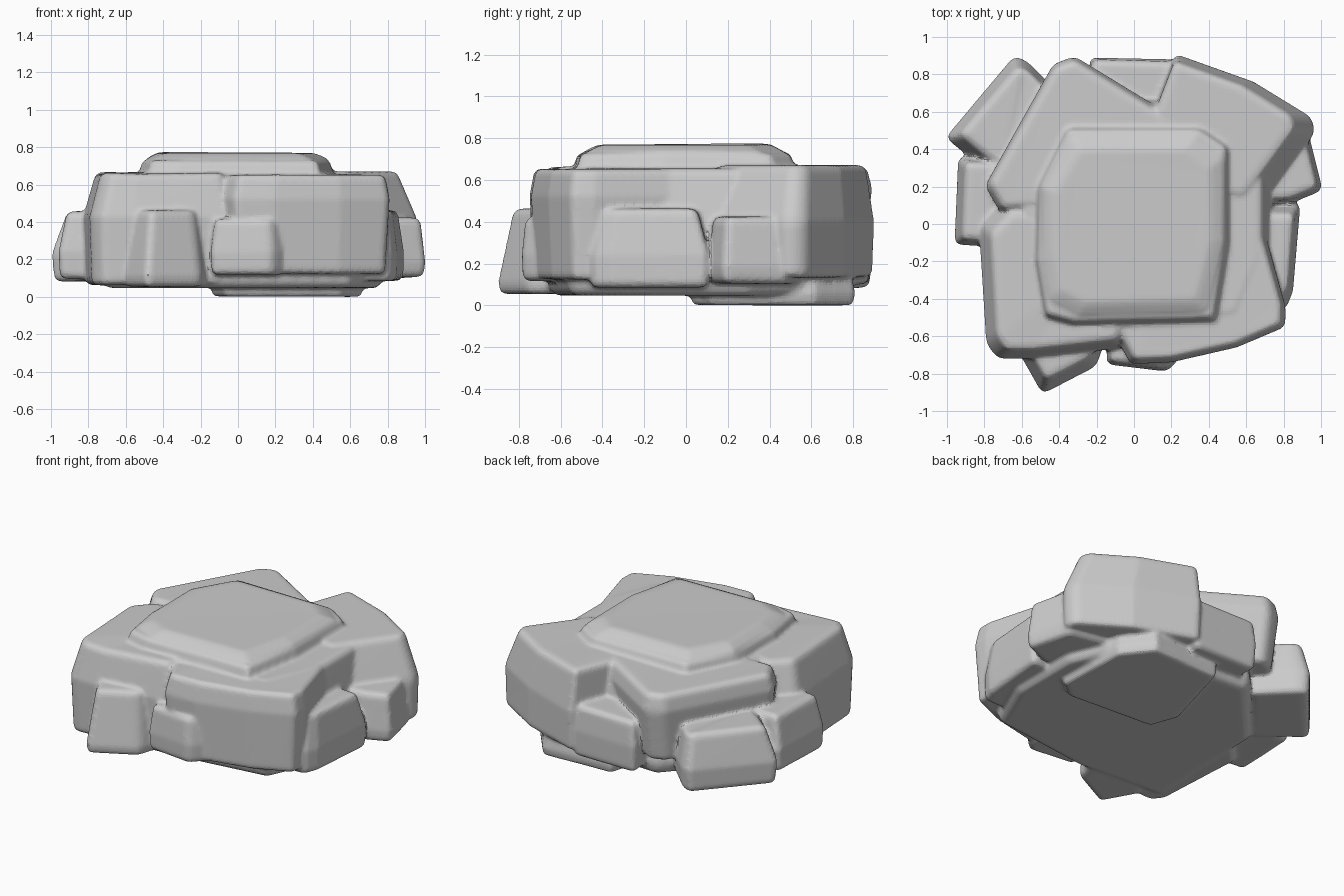
import bpy, bmesh, random
from mathutils import Vector

random.seed(4)
parts = []


def rock(name, outline, z0, z1, bottom=0.93, top=0.94, mid=0.4, bevel=0.03, shift=(0, 0), jitter=0.008):
    """Chiselled boulder: three rings of one outline, capped, then softly bevelled."""
    bm = bmesh.new()
    c = sum((Vector(p) for p in outline), Vector((0, 0))) / len(outline)
    rings = []
    for z, s in ((z0, bottom), (z0 + (z1 - z0) * mid, 1.0), (z1, top)):
        ring = []
        for p in outline:
            q = c + (Vector(p) - c) * s
            if z == z1:
                q += Vector(shift)
            dz = random.uniform(-jitter, 0) if z == z1 else random.uniform(0, jitter)
            ring.append(bm.verts.new((q.x, q.y, z + dz)))
        rings.append(ring)
    n = len(outline)
    for low, high in zip(rings, rings[1:]):
        for i in range(n):
            j = (i + 1) % n
            bm.faces.new((low[i], low[j], high[j], high[i]))
    bm.faces.new(rings[0][::-1])
    bm.faces.new(rings[-1])
    bmesh.ops.recalc_face_normals(bm, faces=bm.faces[:])
    mesh = bpy.data.meshes.new(name)
    bm.to_mesh(mesh)
    bm.free()
    ob = bpy.data.objects.new(name, mesh)
    bpy.context.collection.objects.link(ob)
    bev = ob.modifiers.new("worn_edges", "BEVEL")
    bev.width = bevel
    bev.segments = 2
    bev.limit_method = "ANGLE"
    bev.angle_limit = 0.35
    parts.append(ob)


# Central mass and raised, slightly domed cap
rock("core", [(-0.74, -0.62), (-0.1, -0.66), (0.62, -0.57), (0.78, -0.2), (0.78, 0.3),
              (0.6, 0.7), (-0.3, 0.75), (-0.72, 0.28)], 0.045, 0.66, 0.96, 0.86, 0.12)
rock("top_cap", [(-0.53, -0.2), (-0.48, -0.5), (-0.33, -0.54), (0.44, -0.52),
                 (0.51, -0.1), (0.51, 0.42), (0.36, 0.52), (-0.36, 0.52), (-0.52, 0.2)],
     0.6, 0.735, 1.02, 0.96, 0.4, 0.02)
rock("cap_crown", [(-0.5, -0.2), (-0.46, -0.42), (-0.3, -0.5), (0.4, -0.48),
                   (0.49, -0.1), (0.49, 0.36), (0.34, 0.48), (-0.34, 0.48), (-0.5, 0.2)],
     0.68, 0.775, 1.0, 0.84, 0.5, 0.03)

# Large upper slabs around the cap, worn down towards their outer corners
rock("back_left_slab", [(-0.8, 0.2), (-0.72, 0.06), (0.2, 0.1), (0.3, 0.52),
                        (-0.32, 0.9), (-0.43, 0.86)], 0.2, 0.672, 0.88, 0.94, 0.75)
rock("back_right_slab", [(0.1, 0.6), (0.2, 0.1), (0.66, 0.06), (0.97, 0.49), (0.95, 0.57),
                         (0.64, 0.76), (0.22, 0.91)], 0.13, 0.675, 0.98, 0.85, 0.5, shift=(-0.05, 0.02))
rock("front_right_slab", [(-0.12, -0.56), (-0.02, -0.75), (0.2, -0.74), (0.55, -0.66),
                          (0.81, -0.55), (0.81, -0.44), (0.66, 0.1), (0.51, 0.42), (0.2, 0.0)],
     0.12, 0.655, 0.94, 0.94, 0.75, 0.025)
rock("front_left_slab", [(-0.83, 0.0), (-0.79, -0.64), (-0.73, -0.72), (-0.56, -0.72),
                         (-0.04, -0.66), (0.1, 0.0), (-0.7, 0.14)], 0.06, 0.665, 0.96, 0.86, 0.6,
     shift=(0.02, 0))

# Small boulders leaning against the sides
rock("back_left_boulder", [(-1.01, 0.46), (-0.72, 0.22), (-0.36, 0.66), (-0.57, 0.87), (-0.64, 0.9)],
     0.08, 0.46, 0.96, 0.82, 0.4, shift=(0.02, -0.01))
rock("left_boulder", [(-0.96, -0.11), (-0.6, -0.13), (-0.55, 0.34), (-0.94, 0.36)],
     0.09, 0.46, 0.97, 0.88, 0.4, shift=(0.02, 0))
rock("back_boulder", [(-0.24, 0.89), (-0.22, 0.5), (0.24, 0.5), (0.24, 0.88)],
     0.1, 0.45, 0.96, 0.93, 0.5)
rock("right_back_boulder", [(0.55, 0.1), (0.84, 0.11), (1.01, 0.18), (0.93, 0.5), (0.55, 0.58)],
     0.1, 0.43, 0.96, 0.88, 0.25)
rock("right_boulder", [(0.45, -0.46), (0.81, -0.46), (0.85, -0.36), (0.89, 0.11), (0.5, 0.12)],
     0.08, 0.47, 0.98, 0.82, 0.4)
rock("front_left_boulder", [(-0.62, -0.68), (-0.49, -0.91), (-0.2, -0.76), (-0.1, -0.45), (-0.5, -0.4)],
     0.05, 0.47, 0.98, 0.8, 0.15, shift=(0, 0.02))
rock("front_boulder", [(-0.15, -0.75), (0.18, -0.79), (0.25, -0.71), (0.22, -0.4), (-0.12, -0.4)],
     0.11, 0.42, 0.97, 0.9, 0.4)

# Thin foot slab underneath
rock("base_slab", [(-0.15, 0.25), (-0.08, 0.06), (0.55, 0.02), (0.67, 0.12), (0.65, 0.62),
                   (0.5, 0.81), (0.0, 0.79)], 0.0, 0.18, 0.97, 0.95, 0.3, 0.012, jitter=0.004)

# Fuse everything into one weathered outcrop
bpy.ops.object.select_all(action="DESELECT")
for ob in parts:
    ob.select_set(True)
bpy.context.view_layer.objects.active = parts[0]
bpy.ops.object.convert(target="MESH")
bpy.ops.object.join()
outcrop = bpy.context.view_layer.objects.active
outcrop.name = "rock_outcrop"
fuse = outcrop.modifiers.new("fuse", "REMESH")
fuse.mode = "VOXEL"
fuse.voxel_size = 0.013
soften = outcrop.modifiers.new("soften", "SMOOTH")
soften.factor = 0.5
soften.iterations = 6
bpy.ops.object.shade_smooth_by_angle(angle=0.8)
